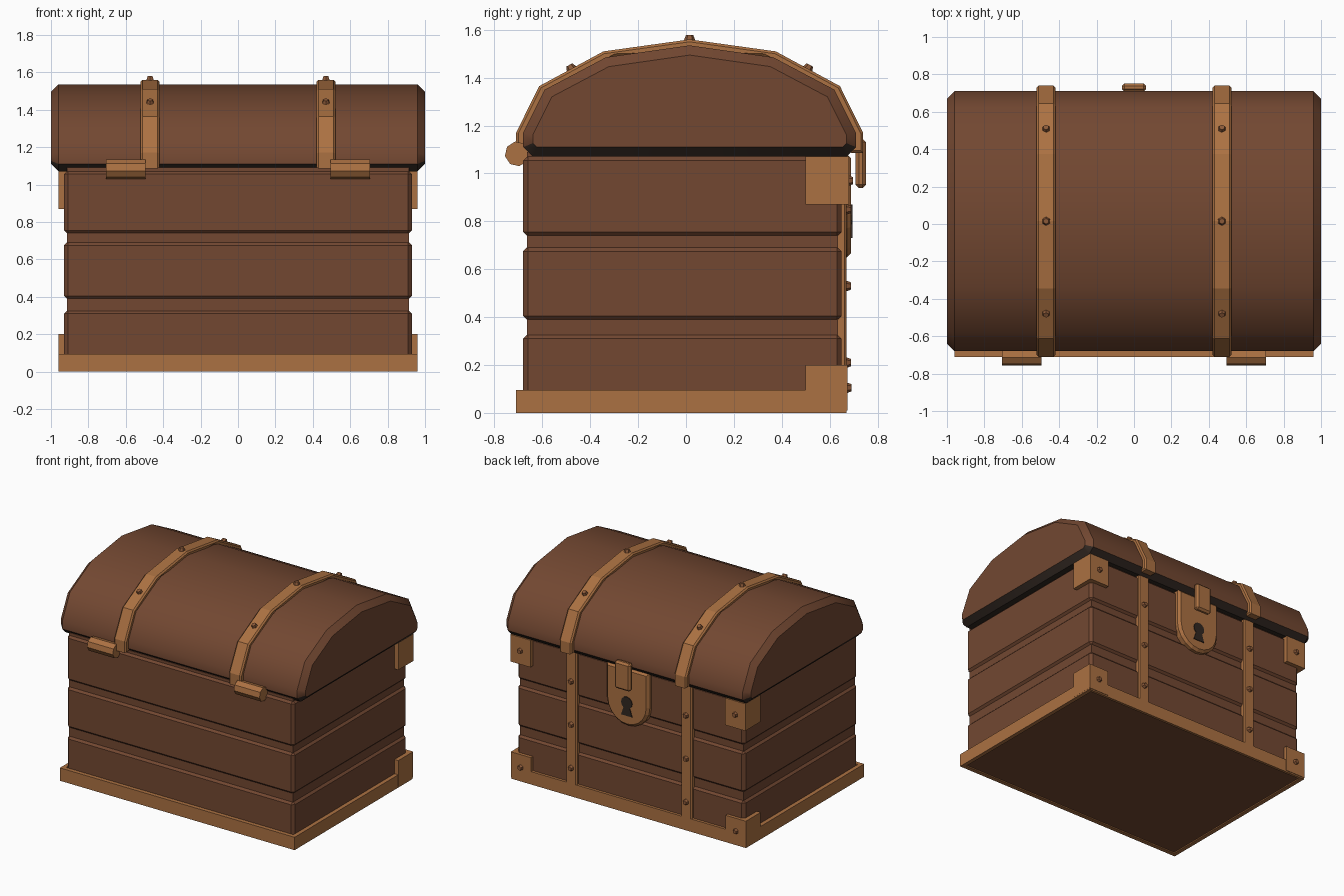
import bpy, bmesh, math
from mathutils import Vector

cube = bpy.data.objects.get("Cube")
if cube:
    bpy.data.objects.remove(cube, do_unlink=True)


def material(name, rgb):
    m = bpy.data.materials.new(name)
    m.use_nodes = True
    m.diffuse_color = (*rgb, 1)
    bsdf = next(n for n in m.node_tree.nodes if n.type == "BSDF_PRINCIPLED")
    bsdf.inputs["Base Color"].default_value = (*rgb, 1)
    bsdf.inputs["Roughness"].default_value = 0.8
    return m


WOOD = material("brown wood", (0.17, 0.064, 0.031))
BRASS = material("tan metal", (0.41, 0.165, 0.054))
RIVET = material("dark tan rivet", (0.26, 0.1, 0.04))
DARK = material("near black", (0.03, 0.02, 0.015))


def finish(name, bm, *mats):
    bmesh.ops.recalc_face_normals(bm, faces=bm.faces)
    mesh = bpy.data.meshes.new(name)
    bm.to_mesh(mesh)
    bm.free()
    for m in mats:
        mesh.materials.append(m)
    obj = bpy.data.objects.new(name, mesh)
    bpy.context.collection.objects.link(obj)
    return obj


def bevel(bm, edges, width):
    bmesh.ops.bevel(bm, geom=list(edges), offset=width, segments=1,
                    affect="EDGES", clamp_overlap=True)


def box(name, x, y, z, mat, width=0):
    bm = bmesh.new()
    bmesh.ops.create_cube(bm, size=1)
    for v in bm.verts:
        v.co = [(lo + hi) / 2 + c * (hi - lo) for c, (lo, hi) in zip(v.co, (x, y, z))]
    if width:
        bevel(bm, bm.edges, width)
    return finish(name, bm, mat)


def prism(points, axis, lo, hi):
    """Extrude a closed outline along x (points are y, z) or y (points are x, z)."""
    bm = bmesh.new()
    place = (lambda p, d: (d, *p)) if axis == "x" else (lambda p, d: (p[0], d, p[1]))
    rings = [[bm.verts.new(place(p, d)) for p in points] for d in (lo, hi)]
    caps = [bm.faces.new(r) for r in rings]
    n = len(points)
    for i in range(n):
        j = (i + 1) % n
        bm.faces.new((rings[0][i], rings[0][j], rings[1][j], rings[1][i]))
    bmesh.ops.recalc_face_normals(bm, faces=bm.faces)
    return bm, caps


def rivet(name, pos, normal):
    bm = bmesh.new()
    bmesh.ops.create_cone(bm, cap_ends=True, segments=6, radius1=0.028,
                          radius2=0.015, depth=0.035)
    turn = Vector(normal).to_track_quat("Z", "Y")
    for v in bm.verts:
        v.co = turn @ v.co + Vector(pos)
    finish(name, bm, RIVET)


def arch(half):
    """Mirror half an arch (outside bottom to crown) about the lid centre."""
    return [(MID - y, z) for y, z in half] + [(MID + y, z) for y, z in half[-2::-1]]


MID = 0.015
BACK, FRONT = -0.68, 0.65

# Body: core showing in the grooves, bevelled planks, floor
box("body_core", (-0.915, 0.915), (BACK + 0.015, FRONT - 0.015), (0.02, 1.09), WOOD)
box("floor", (-0.93, 0.93), (BACK, FRONT), (0.008, 0.08), WOOD)
for i, z in enumerate([(0.04, 0.33), (0.385, 0.695), (0.735, 1.075)]):
    box(f"plank_{i + 1}", (-0.93, 0.93), (BACK, FRONT), z, WOOD, 0.02)

# Base frame
for name, x, y in (("hinge_side", (-0.96, 0.96), (-0.71, BACK)),
                   ("lock_side", (-0.96, 0.96), (FRONT, 0.67)),
                   ("right", (-0.96, -0.93), (BACK, FRONT)),
                   ("left", (0.93, 0.96), (BACK, FRONT))):
    box("base_frame_" + name, x, y, (0, 0.095), BRASS)

# Lid: bevelled arch with a dark lower rim
lid_half = [(0.655, 1.07), (0.695, 1.11), (0.695, 1.17), (0.605, 1.35),
            (0.35, 1.485), (0, 1.535)]
bm, caps = prism(arch(lid_half), "x", -1, 1)
bevel(bm, {e for f in caps for e in f.edges}, 0.04)
bm.normal_update()
for f in bm.faces:
    f.smooth = True
    f.material_index = int(f.normal.z < -0.3)
lid = finish("lid", bm, WOOD, DARK)
lid.data.set_sharp_from_angle(angle=math.radians(40))

strap_half = [(0.725, 1.085), (0.725, 1.17), (0.628, 1.365), (0.36, 1.51), (0, 1.56)]
inner_half = [(y - 0.05, z - 0.02 * (i > 1)) for i, (y, z) in enumerate(strap_half[:-1])]
inner_half.append((0, 1.5))

for side, s in (("right", -1), ("left", 1)):
    x = s * 0.47
    # Lid strap with its rivets
    bm, caps = prism(arch(strap_half) + arch(inner_half)[::-1], "x", x - 0.05, x + 0.05)
    bevel(bm, {e for f in caps for e in f.edges}, 0.01)
    finish("lid_strap_" + side, bm, BRASS)
    rivet("lid_rivet_top_" + side, (x, MID, 1.562), (0, 0, 1))
    for end, d in (("back", -1), ("front", 1)):
        rivet(f"lid_rivet_{end}_{side}", (x, MID + d * 0.494, 1.438), (0, d * 0.48, 0.88))

    # Body strap with its rivets
    box("body_strap_" + side, (x - 0.045, x + 0.045), (0.6, 0.67), (0.05, 1.08), BRASS, 0.008)
    for i in range(3):
        rivet(f"body_rivet_{i + 1}_{side}", (x, 0.672, 0.21 + 0.32 * i), (0, 1, 0))

    # Corner brackets
    span = sorted((s * 0.797, s * 0.961))
    for level, z, depth in (("lower", (0.01, 0.2), 0.674), ("upper", (0.87, 1.07), 0.68)):
        box(f"{level}_bracket_{side}", span, (0.5, depth), z, BRASS)
        rivet(f"{level}_bracket_rivet_{side}", (s * 0.88, depth, sum(z) / 2), (0, 1, 0))

    # Hinge barrel
    ring = [math.radians(45 * k + 10) for k in range(8)]
    barrel = [(-0.705 + 0.052 * math.cos(a), 1.082 + 0.052 * math.sin(a)) for a in ring]
    bm, caps = prism(barrel, "x", s * 0.6 - 0.105, s * 0.6 + 0.105)
    finish("hinge_" + side, bm, BRASS)

# Lock plate with rounded bottom
arc = [math.pi * (1 + k / 10) for k in range(11)]
plate = [(0.175 * math.cos(a), 0.825 + 0.175 * math.sin(a)) for a in arc]
bm, caps = prism(plate + [(0.175, 1.08), (-0.175, 1.08)], "y", 0.62, 0.69)
bevel(bm, caps[1].edges, 0.018)
finish("lock_plate", bm, BRASS)

# Keyhole: round top and flared foot
arc = [math.radians(-55 + 29 * k) for k in range(11)]
hole = [(0.045 * math.cos(a), 0.825 + 0.045 * math.sin(a)) for a in arc]
bm, caps = prism(hole + [(-0.045, 0.73), (0.045, 0.73)], "y", 0.687, 0.695)
finish("keyhole", bm, DARK)

# Hasp hanging from the lid
box("hasp", (-0.065, 0.065), (0.708, 0.752), (0.94, 1.145), BRASS, 0.014)
box("hasp_mount", (-0.05, 0.05), (0.66, 0.72), (1.1, 1.14), BRASS)
